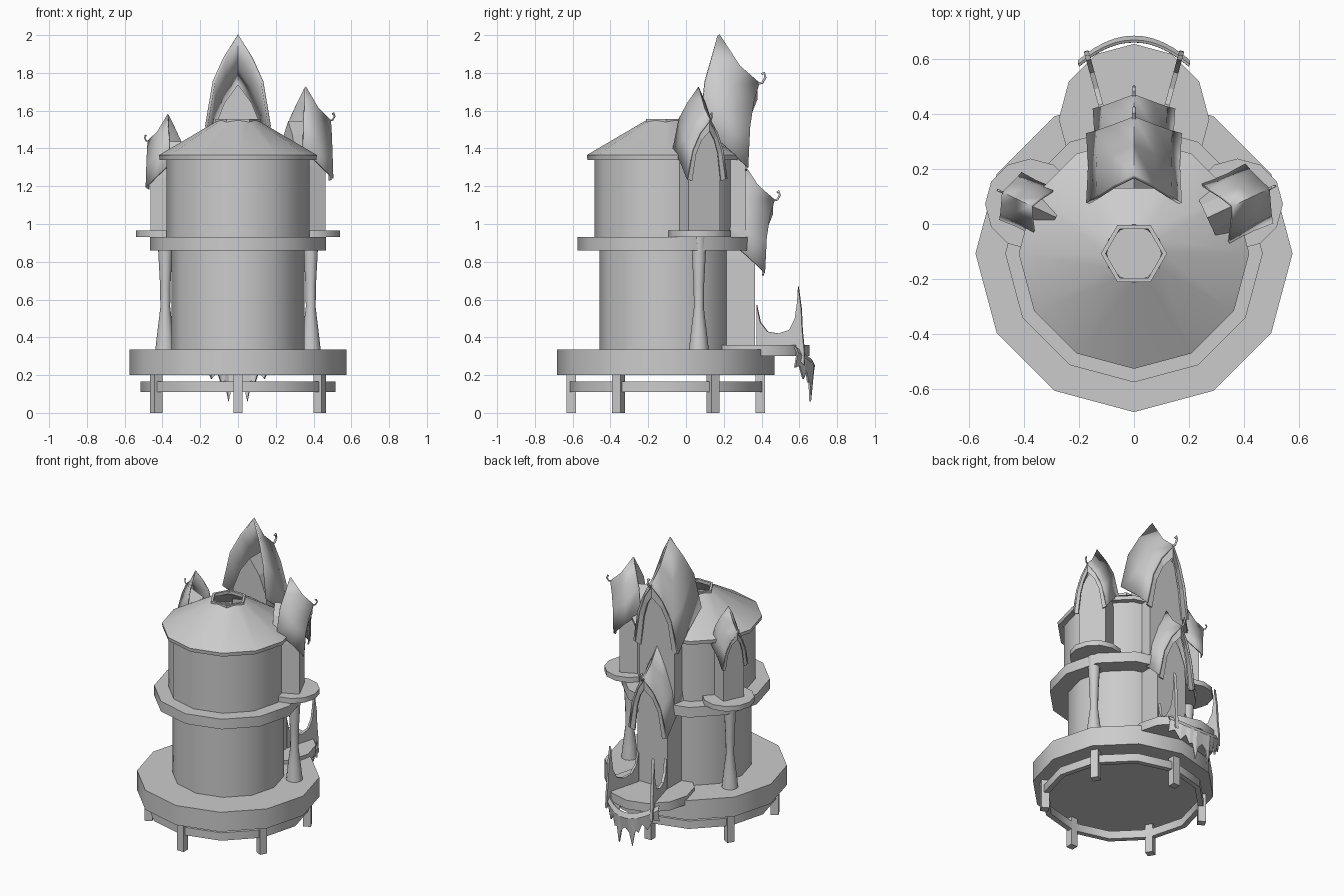
import bpy, bmesh, math
from mathutils import Vector, Matrix

if "Cube" in bpy.data.objects:
    bpy.data.objects.remove(bpy.data.objects["Cube"])

stone = bpy.data.materials.new("stone grey")
stone.use_nodes = True
stone.diffuse_color = (0.6, 0.6, 0.6, 1)
stone.node_tree.nodes["Principled BSDF"].inputs["Base Color"].default_value = (0.6, 0.6, 0.6, 1)

CY = -0.107  # axis of the round tower


def finish(name, bm, smooth=True, thick=0):
    bmesh.ops.recalc_face_normals(bm, faces=bm.faces)
    mesh = bpy.data.meshes.new(name)
    bm.to_mesh(mesh)
    bm.free()
    ob = bpy.data.objects.new(name, mesh)
    bpy.context.collection.objects.link(ob)
    mesh.materials.append(stone)
    if thick:
        mod = ob.modifiers.new("thickness", "SOLIDIFY")
        mod.thickness, mod.offset = thick, 0
    bpy.ops.object.select_all(action="DESELECT")
    ob.select_set(True)
    bpy.context.view_layer.objects.active = ob
    if smooth:
        bpy.ops.object.shade_smooth_by_angle(angle=math.radians(32))
    return ob


def ring(name, profile, centre=(0, CY), n=12, hollow=True):
    """Revolve an (r, z) profile; hollow closes the profile, otherwise the ends are capped."""
    bm = bmesh.new()
    loops = []
    for r, z in profile:
        loops.append([bm.verts.new((centre[0] + r * math.cos(math.tau * i / n),
                                    centre[1] + r * math.sin(math.tau * i / n), z))
                      for i in range(n)])
    pairs = list(zip(loops, loops[1:]))
    if hollow:
        pairs.append((loops[-1], loops[0]))
    else:
        bm.faces.new(loops[0])
        bm.faces.new(loops[-1])
    for a, b in pairs:
        for i in range(n):
            j = (i + 1) % n
            bm.faces.new((a[i], a[j], b[j], b[i]))
    return finish(name, bm)


def band(name, r0, r1, z0, z1, **kw):
    return ring(name, [(r1, z0), (r1, z1), (r0, z1), (r0, z0)], **kw)


def disc(name, r, z0, z1, **kw):
    return ring(name, [(r, z0), (r, z1)], hollow=False, **kw)


def prism(name, pts, mat, depth):
    """Extrude an outline drawn in local x/z along local y, then place it."""
    bm = bmesh.new()
    f = bm.faces.new([bm.verts.new((x, 0, z)) for x, z in pts])
    ext = bmesh.ops.extrude_face_region(bm, geom=[f])
    bmesh.ops.translate(bm, vec=(0, depth, 0),
                        verts=[v for v in ext["geom"] if isinstance(v, bmesh.types.BMVert)])
    bm.transform(mat)
    return finish(name, bm, smooth=False)


def sheet(name, rows, mat, **kw):
    """Skin a grid of points given as equal rows."""
    bm = bmesh.new()
    grid = [[bm.verts.new(mat @ Vector(c)) for c in r] for r in rows]
    for r0, r1 in zip(grid, grid[1:]):
        for i in range(len(r0) - 1):
            bm.faces.new((r0[i], r0[i + 1], r1[i + 1], r1[i]))
    return finish(name, bm, **kw)


# Base: platform, lower hoop and six legs
disc("platform", 0.575, 0.2, 0.335)
band("base_hoop", 0.48, 0.515, 0.11, 0.165)
for i in range(6):
    a = math.radians(30 + 60 * i)
    bm = bmesh.new()
    bmesh.ops.create_cube(bm, size=1)
    bm.transform(Matrix.Translation((0.5 * math.cos(a), CY + 0.5 * math.sin(a), 0.1))
                 @ Matrix.Rotation(a, 4, "Z") @ Matrix.Diagonal((0.05, 0.05, 0.2, 1)))
    finish(f"leg_{i + 1}", bm, smooth=False)

# Round tower: drums, gallery, roof with open top
band("lower_drum", 0.34, 0.352, 0.33, 0.87)
band("gallery", 0.34, 0.467, 0.86, 0.93)
band("upper_drum", 0.365, 0.378, 0.92, 1.35)
ring("roof", [(0.415, 1.34), (0.418, 1.365), (0.106, 1.548), (0.098, 1.535), (0.37, 1.36), (0.37, 1.34)])
band("roof_rim", 0.103, 0.12, 1.535, 1.557, n=6)

# Hood cross-sections from back to front: (along, across, height) below the apex
HOOD = [
    [(0, 0, 0), (-.025, .05, -.085), (-.05, .088, -.17), (-.067, .115, -.33)],
    [(.075, 0, -.115), (.052, .05, -.185), (.035, .09, -.275), (.03, .11, -.41)],
    [(.147, 0, -.178), (.128, .05, -.245), (.115, .088, -.335), (.108, .115, -.485)],
]
HOOK = [(.14, -.178), (.16, -.174), (.171, -.155), (.167, -.138), (.158, -.143)]
GABLE = [(.092, -.42), (.087, -.34), (.05, -.248), (0, -.18)]


def mirrored(row):
    return [(a, -p, z) for a, p, z in reversed(row[1:])] + list(row)


def turret(name, origin, angle, s, floor, back, front):
    """Gabled bay with a flared pointed hood and a curled tip."""
    m = (Matrix.Translation(origin) @ Matrix.Rotation(math.radians(angle), 4, "Z")
         @ Matrix.Scale(s, 4))
    sheet(name + "_hood", [mirrored(r) for r in HOOD], m, thick=0.01 * s)

    # pointed trim just inside the outer opening
    outer = [(a - .008, p * .97, z - .005) for a, p, z in HOOD[-1]]
    inner = [(a, p * .75, z - .05 * (1 - p / .125)) for a, p, z in outer]
    sheet(name + "_trim", [mirrored(outer), mirrored(inner)], m, smooth=False, thick=0.008 * s)

    # curled tip
    curve = bpy.data.curves.new(name + "_hook", "CURVE")
    curve.dimensions = "3D"
    curve.bevel_depth, curve.bevel_resolution = 0.005 * s, 1
    sp = curve.splines.new("POLY")
    sp.points.add(len(HOOK) - 1)
    for pt, (a, z) in zip(sp.points, HOOK):
        pt.co = (*(m @ Vector((a, 0, z))), 1)
    curve.materials.append(stone)
    bpy.context.collection.objects.link(bpy.data.objects.new(name + "_hook", curve))

    # bay walls
    half = [(.092, (floor - origin[2]) / s)] + GABLE
    outline = half + [(-x, z) for x, z in reversed(half[:-1])]
    face = m @ Matrix.Translation((front, 0, 0)) @ Matrix.Rotation(math.pi / 2, 4, "Z")
    prism(name + "_bay", outline, face, front - back)


turret("left_turret", (.356, .065, 1.725), 25, 1, .96, -.1, .075)
turret("right_turret", (-.37, .065, 1.58), 155, .8, .96, -.12, .085)
turret("rear_upper", (0, .172, 2), 90, 1.45, .87, -.03, .1)
turret("rear_lower", (0, .283, 1.346), 90, 1.25, .335, -.08, .066)

# Side turret floors and their waisted columns
for side, sx in (("left", 1), ("right", -1)):
    disc(side + "_turret_floor", .165, .93, .965, centre=(sx * .375, .072))
    ring(side + "_column", [(.053, .33), (.043, .42), (.026, .56), (.028, .68), (.042, .94)],
         centre=(sx * .385, .068), hollow=False)

# Rear balcony with swept, spiked railings
disc("balcony", .273, .3, .36, centre=(0, .38))
RAIL = [(0, .34), (0, .57), (.02, .48), (.06, .43), (.12, .42), (.18, .44), (.21, .5),
        (.222, .58), (.228, .67), (.245, .55), (.25, .44), (.26, .34), (.262, .25), (.22, .3)]
for side, sx in (("left", 1), ("right", -1)):
    heading = math.atan2(.24, sx * .065)
    prism(side + "_railing", RAIL, Matrix.Translation((sx * .105, .375, 0))
          @ Matrix.Rotation(heading, 4, "Z") @ Matrix.Translation((0, -.009, 0)), .018)

# Jagged drape around the balcony edge, higher at its ends
half = [(0, .18), (.03, .15), (.05, .06), (.07, .17), (.09, .16), (.11, .22), (.14, .18),
        (.17, .25), (.2, .24)]
rows = []
for x, low in [(-x, z) for x, z in reversed(half[1:])] + half:
    bulge = 1 - (x / .2) ** 2
    y, top = .59 + .088 * bulge, .35 - .07 * bulge
    rows.append([(x, y - .015, top), (x, y, top - .03), (x, y - .015, low)])
sheet("balcony_drape", rows, Matrix(), smooth=False, thick=0.01)
